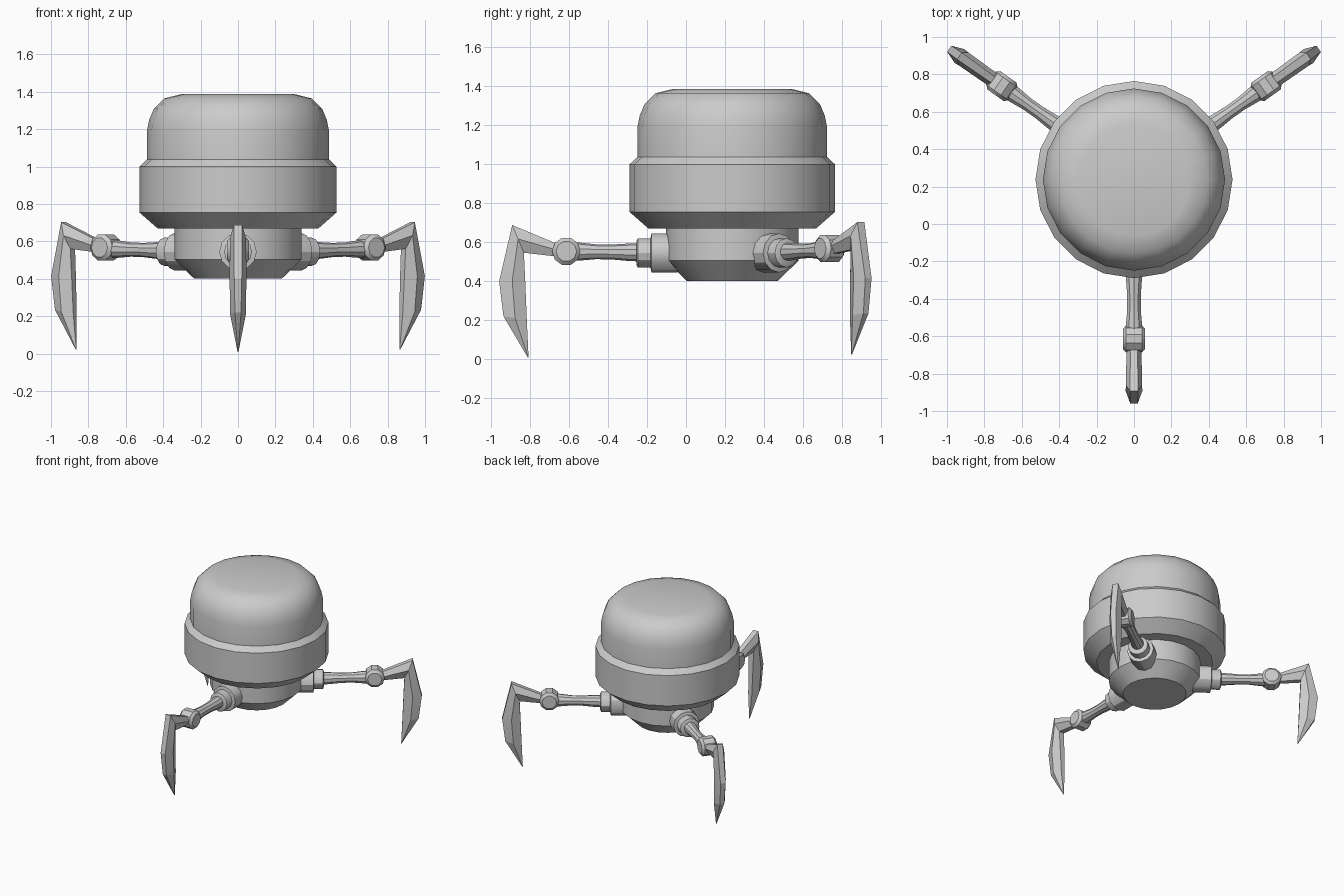
import bpy, bmesh
from math import radians, sin, cos, pi
from mathutils import Matrix, Vector

if "Cube" in bpy.data.objects:
    bpy.data.objects.remove(bpy.data.objects["Cube"])

CENTRE = Matrix.Translation((0, 0.2375, 0))


def finish(name, bm, mat, angle=30):
    bmesh.ops.recalc_face_normals(bm, faces=bm.faces)
    bm.transform(mat)
    me = bpy.data.meshes.new(name)
    bm.to_mesh(me)
    bm.free()
    ob = bpy.data.objects.new(name, me)
    bpy.context.collection.objects.link(ob)
    bpy.ops.object.select_all(action='DESELECT')
    ob.select_set(True)
    bpy.context.view_layer.objects.active = ob
    bpy.ops.object.shade_smooth_by_angle(angle=radians(angle))


def skin(bm, rings):
    """Join equal-sized vertex rings and cap both ends."""
    rings = [[bm.verts.new(p) for p in r] for r in rings]
    n = len(rings[0])
    for a, b in zip(rings, rings[1:]):
        for i in range(n):
            j = (i + 1) % n
            bm.faces.new((a[i], a[j], b[j], b[i]))
    bm.faces.new(rings[0])
    bm.faces.new(rings[-1])


def lathe(name, profile, sides, mat, angle=30, phase=0.0):
    """Closed solid of revolution about local z from (radius, height) pairs."""
    bm = bmesh.new()
    ring = [phase + 2 * pi * i / sides for i in range(sides)]
    skin(bm, [[(r * cos(a), r * sin(a), z) for a in ring] for r, z in profile])
    finish(name, bm, mat, angle)


# Body: dome, wide band and lower hub
lathe("dome", [(0.487, 1.0), (0.487, 1.19), (0.475, 1.25), (0.45, 1.31),
               (0.395, 1.365), (0.30, 1.388)], 20, CENTRE, 35)
lathe("body_band", [(0.43, 0.67), (0.527, 0.755), (0.527, 1.0), (0.487, 1.038)],
      20, CENTRE)
lathe("lower_hub", [(0.235, 0.402), (0.34, 0.505), (0.34, 0.70)], 20, CENTRE)

# Claw sections: outer edge, inner edge, half width at edges, half width at ridge
CLAW = [((0.89, 0.588), (0.89, 0.525), 0.018, 0.04),
        ((1.13, 0.688), (1.07, 0.546), 0.022, 0.043),
        ((1.197, 0.40), (1.063, 0.40), 0.02, 0.045),
        ((1.175, 0.22), (1.055, 0.20), 0.016, 0.042),
        ((1.05, 0.008), (1.046, 0.008), 0.001, 0.002)]


def claw(name, mat):
    bm = bmesh.new()
    rings = []
    for o, i, we, wr in CLAW:
        m = ((o[0] + i[0]) / 2, (o[1] + i[1]) / 2)
        pts = [(o, we), (m, wr), (i, we), (i, -we), (m, -wr), (o, -we)]
        rings.append([(p[0], w, p[1]) for p, w in pts])
    skin(bm, rings)
    finish(name, bm, mat, 15)


# Legs: socket, arm, elbow joint and claw, pointing along local x
def leg(prefix, degrees, reach, lift):
    base = CENTRE @ Matrix.Rotation(radians(degrees), 4, 'Z')
    moved = base @ Matrix.Translation((reach, 0, lift))
    along = base @ Matrix.Translation((0, 0, 0.545)) @ Matrix.Rotation(pi / 2, 4, 'Y')
    lathe(prefix + "_socket", [(0.10, 0.28), (0.10, 0.415), (0.075, 0.42),
                               (0.075, 0.485), (0.06, 0.492)], 12, along)
    tilt = (base @ Matrix.Translation((0, 0, 0.541 - lift * 0.3))
            @ Matrix.Rotation(pi / 2 - 0.014 - lift, 4, 'Y'))
    lathe(prefix + "_arm", [(0.047, 0.45), (0.045, 0.53), (0.038, 0.62), (0.038, 0.70),
                            (0.047, 0.79), (0.047, 0.85)], 10, tilt)
    hinge = moved @ Matrix.Translation((0.852, 0, 0.553)) @ Matrix.Rotation(pi / 2, 4, 'X')
    lathe(prefix + "_joint", [(0.053, -0.06), (0.073, -0.042), (0.073, 0.042),
                              (0.053, 0.06)], 10, hinge)
    claw(prefix + "_claw", moved)


leg("front_leg", -90, 0, 0)
leg("right_leg", 35.3, 0.013, 0.015)
leg("left_leg", 144.7, 0.013, 0.015)
